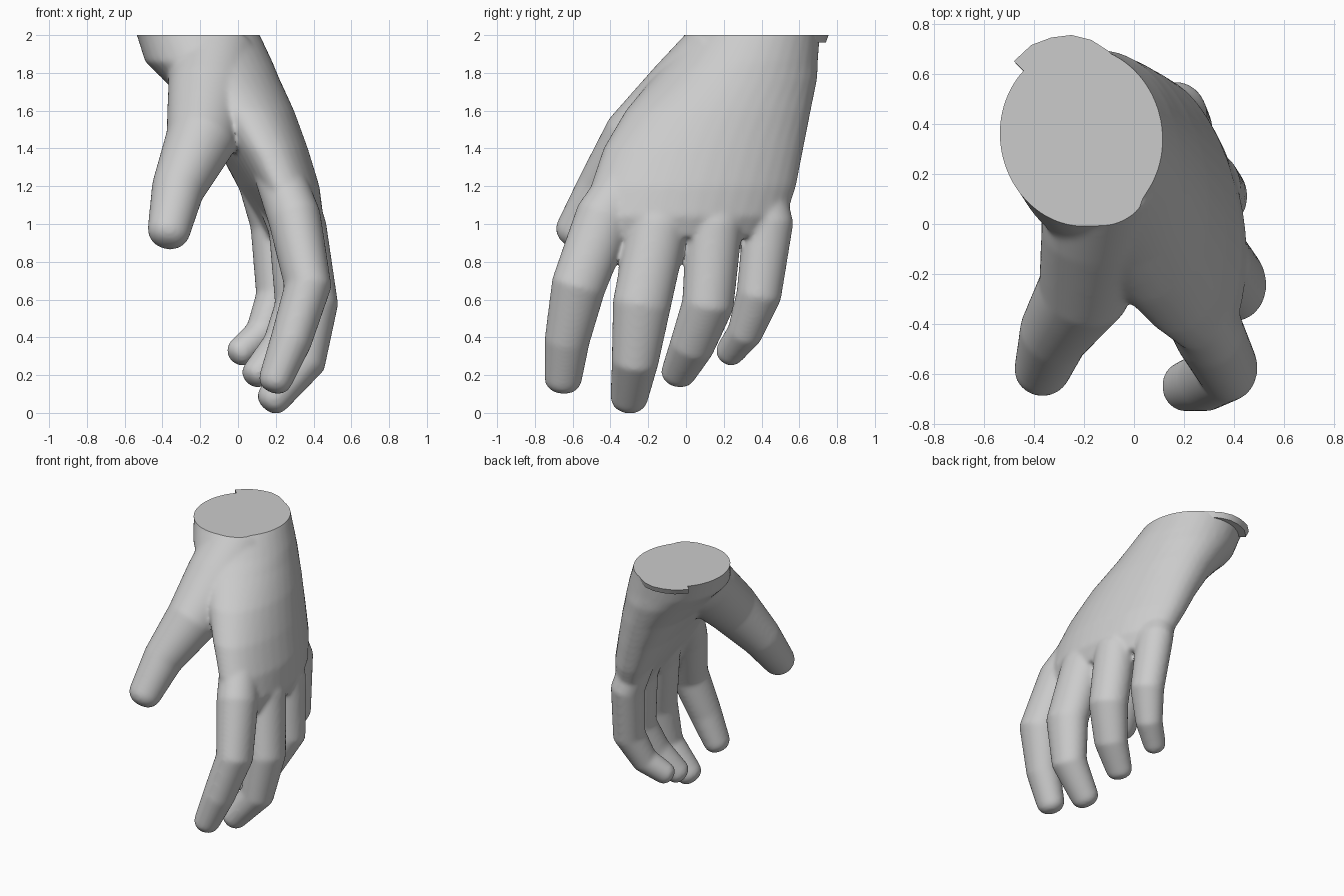
import bpy, bmesh, math
from mathutils import Vector

cube = bpy.data.objects.get("Cube")
if cube:
    bpy.data.objects.remove(cube)

skin = bpy.data.materials.new("plain grey")
skin.use_nodes = True
GREY = (0.6, 0.6, 0.6, 1)
skin.diffuse_color = GREY
skin.node_tree.nodes["Principled BSDF"].inputs["Base Color"].default_value = GREY

SIDES = 36
ACROSS = Vector((-0.16, 0.98, 0)).normalized()   # from index side to little finger side


def section(p, t, a, b, bow):
    """Oval around p; bow arches it like the palm and squares its ends."""
    v = (ACROSS - t * ACROSS.dot(t)).normalized()
    u = v.cross(t)
    side = 1 if u.x > 0 else -1
    power = 1 - 3 * bow
    points = []
    for k in range(SIDES):
        c, s = math.cos(2 * math.pi * k / SIDES), math.sin(2 * math.pi * k / SIDES)
        depth = a * math.copysign(abs(c) ** power, c) - side * bow * s * s
        points.append(p + u * depth + v * b * s)
    return points


def loft(bm, stations, level=False, round_tip=True):
    """Closed tube through stations (x, y, z, half thickness, half width[, bow])."""
    pts = [Vector(s[:3]) for s in stations]
    rings = []
    for i, s in enumerate(stations):
        t = (pts[min(i + 1, len(pts) - 1)] - pts[max(i - 1, 0)]).normalized()
        if level:
            t = Vector((0, 0, -1))
        rings.append((pts[i], t, s[3], s[4], s[5] if level else 0))
    if round_tip:
        p, t, a, b, bow = rings[-1]
        for k in range(1, 6):
            ang = k * math.pi / 2 / 5.3
            size = math.cos(ang) ** 0.8
            rings.append((p + t * a * 0.85 * math.sin(ang), t, a * size, b * size, 0))
    loops = [[bm.verts.new(co) for co in section(*ring)] for ring in rings]
    for lo, hi in zip(loops, loops[1:]):
        for k in range(SIDES):
            n = (k + 1) % SIDES
            bm.faces.new((lo[k], lo[n], hi[n], hi[k]))
    bm.faces.new(loops[0][::-1])
    bm.faces.new(loops[-1])


def finish(obj, angle):
    obj.data.materials.clear()
    obj.data.materials.append(skin)
    bpy.ops.object.select_all(action='DESELECT')
    obj.select_set(True)
    bpy.context.view_layer.objects.active = obj
    bpy.ops.object.shade_smooth_by_angle(angle=math.radians(angle))


def make_object(name, bm):
    bmesh.ops.recalc_face_normals(bm, faces=bm.faces)
    mesh = bpy.data.meshes.new(name)
    bm.to_mesh(mesh)
    bm.free()
    obj = bpy.data.objects.new(name, mesh)
    bpy.context.collection.objects.link(obj)
    return obj


bm = bmesh.new()

# Wrist and palm
loft(bm, [(-.26, .39, 2.1, .32, .35, 0), (-.21, .35, 2, .325, .36, 0),
          (-.155, .295, 1.86, .335, .405, 0), (-.09, .26, 1.77, .305, .44, .01),
          (.03, .175, 1.6, .26, .495, .03), (.14, .1, 1.4, .22, .535, .05),
          (.235, .05, 1.2, .185, .55, .07), (.3, .02, 1.04, .14, .53, .08),
          (.32, 0, .93, .09, .47, .08)], level=True, round_tip=False)

# Fingers, from index to little finger, with roots buried in the palm
fingers = [
    [(.13, -.14, 1.5, .12, .12), (.3, -.435, 1.03, .14, .155), (.37, -.57, .67, .125, .145),
     (.28, -.63, .38, .11, .12), (.2, -.65, .18, .09, .1)],
    [(.13, 0, 1.5, .12, .12), (.33, -.15, .98, .14, .16), (.4, -.235, .57, .13, .155),
     (.35, -.27, .27, .115, .125), (.19, -.3, .08, .09, .1)],
    [(.08, .18, 1.5, .12, .12), (.295, .15, .98, .135, .148), (.325, .115, .57, .13, .138),
     (.23, .03, .35, .105, .12), (.1, -.04, .21, .08, .095)],
    [(.03, .34, 1.5, .11, .11), (.18, .435, 1, .115, .135), (.205, .385, .62, .11, .12),
     (.125, .31, .42, .09, .095), (.015, .235, .325, .078, .078)],
]
for stations in fingers:
    loft(bm, stations)

# Thumb with its broad base
loft(bm, [(-.13, .2, 1.85, .24, .26), (-.145, -.03, 1.68, .23, .2), (-.2, -.265, 1.44, .185, .185),
          (-.32, -.44, 1.18, .14, .145), (-.365, -.58, .97, .115, .11)])

# Blend the parts into one skin
source = make_object("hand_blend", bm)
remesh = source.modifiers.new("Blend", 'REMESH')
remesh.mode = 'VOXEL'
remesh.voxel_size = 0.012
soften = source.modifiers.new("Soften", 'SMOOTH')
soften.factor = 0.5
soften.iterations = 18
evaluated = source.evaluated_get(bpy.context.evaluated_depsgraph_get())
bm = bmesh.new()
bm.from_mesh(evaluated.to_mesh())
evaluated.to_mesh_clear()
bpy.data.objects.remove(source)

# Flat cut across the wrist
cut = bmesh.ops.bisect_plane(bm, geom=bm.verts[:] + bm.edges[:] + bm.faces[:],
                             plane_co=(0, 0, 2), plane_no=(0, 0, 1), clear_outer=True)
bmesh.ops.contextual_create(bm, geom=[e for e in cut["geom_cut"] if isinstance(e, bmesh.types.BMEdge)])
finish(make_object("hand", bm), 32)

# Thin loose lip on the back of the wrist
bm = bmesh.new()
lip = [(-.43, .6), (-.48, .65), (-.41, .715), (-.33, .745), (-.25, .755), (-.17, .735),
       (-.1, .69), (-.06, .64), (-.2, .56)]
top = [bm.verts.new((x, y, 2)) for x, y in lip]
low = [bm.verts.new((x * .97, y - .015, 1.96)) for x, y in lip]
bm.faces.new(top)
bm.faces.new(low[::-1])
for k in range(len(lip)):
    n = (k + 1) % len(lip)
    bm.faces.new((top[k], low[k], low[n], top[n]))
finish(make_object("wrist_lip", bm), 40)
